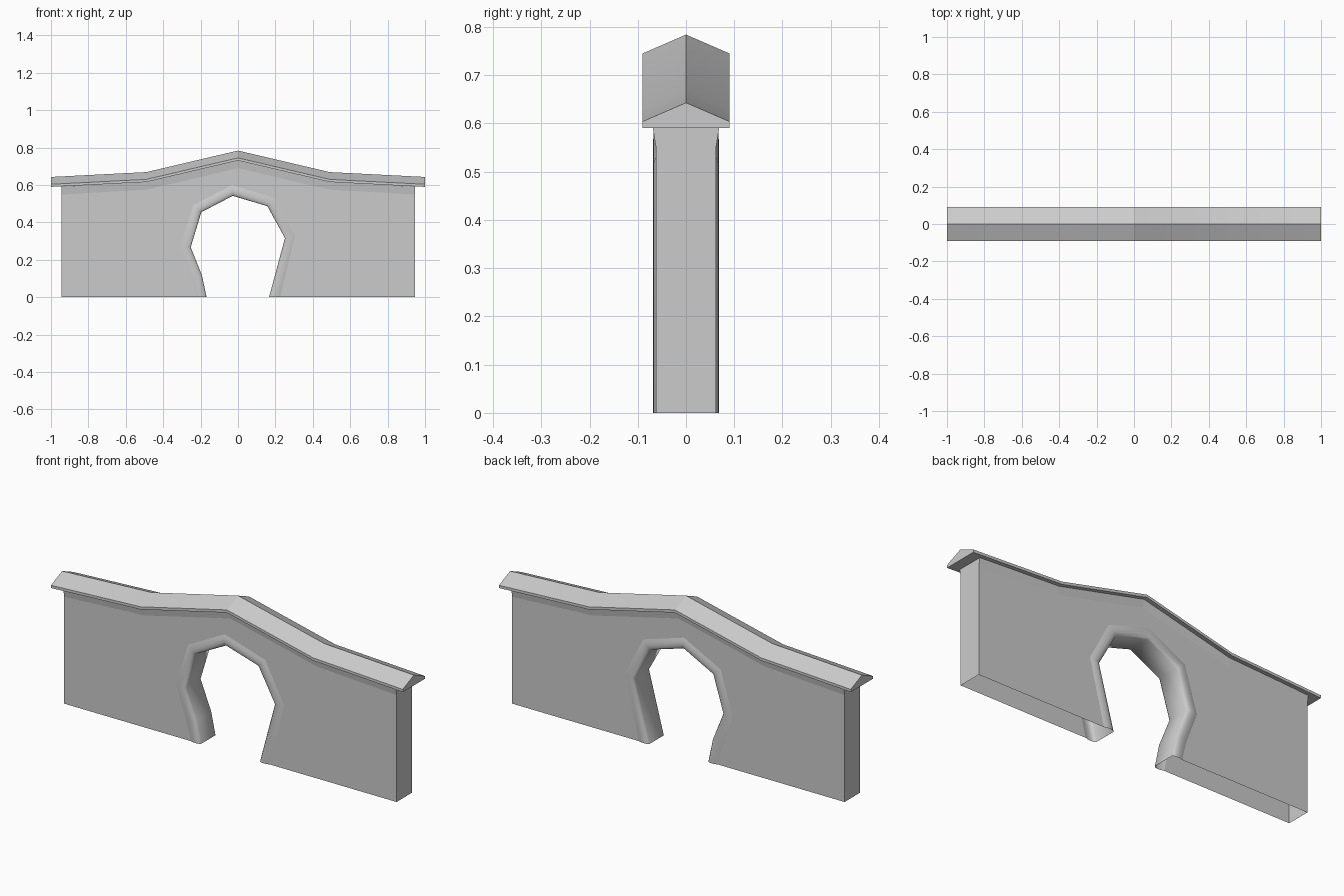
import bpy
import bmesh
import math

cube = bpy.data.objects.get("Cube")
if cube:
    bpy.data.objects.remove(cube, do_unlink=True)

# One plain stone grey for everything
stone = bpy.data.materials.new("stone_grey")
stone.use_nodes = True
stone.diffuse_color = (0.6, 0.6, 0.6, 1)
bsdf = stone.node_tree.nodes["Principled BSDF"]
bsdf.inputs["Base Color"].default_value = stone.diffuse_color
bsdf.inputs["Roughness"].default_value = 0.8


def add_strip(bm, rows):
    """Join successive rows of points with quads."""
    rows = [[bm.verts.new(p) for p in row] for row in rows]
    for a, b in zip(rows, rows[1:]):
        for i in range(len(a) - 1):
            bm.faces.new((a[i], a[i + 1], b[i + 1], b[i]))
    return rows


def finish(bm, name, smooth_angle=None):
    bmesh.ops.remove_doubles(bm, verts=bm.verts, dist=0.0001)
    bmesh.ops.recalc_face_normals(bm, faces=bm.faces)
    mesh = bpy.data.meshes.new(name)
    bm.to_mesh(mesh)
    bm.free()
    mesh.materials.append(stone)
    obj = bpy.data.objects.new(name, mesh)
    bpy.context.collection.objects.link(obj)
    if smooth_angle:
        bpy.ops.object.select_all(action="DESELECT")
        obj.select_set(True)
        bpy.context.view_layer.objects.active = obj
        bpy.ops.object.shade_smooth_by_angle(angle=math.radians(smooth_angle))
    return obj


HALF = 0.062      # half thickness of the wall
FLARE = 0.069     # half thickness under the eaves
END = 0.945       # half length of the wall

# Irregular gateway outline: outer and inner edge of the surround (x, z)
outer = [(-.225, 0), (-.246, .09), (-.31, .262), (-.24, .492),
         (-.032, .6), (.198, .53), (.305, .326), (.225, 0)]
inner = [(-.168, 0), (-.193, .118), (-.253, .267), (-.196, .455),
         (-.028, .542), (.157, .487), (.251, .316), (.166, 0)]

# Line of the roof ridge (x, z); the wall top follows it
ridge = [(-1, .643), (-.49, .669), (0, .784), (.49, .669), (1, .643)]
EAVE_TOP, EAVE_BOTTOM = -.039, -.053
wall_line = [(max(-END, min(END, x)), z) for x, z in ridge]
band_low = [(x, z - .094) for x, z in wall_line]
band_top = [(x, z + EAVE_BOTTOM + .002) for x, z in wall_line]

# Wall: two faces cut round the gateway, flared bands, ends, open base
bm = bmesh.new()
for side in (-1, 1):
    outline = [(-END, 0)] + outer + [(END, 0)] + band_low[::-1]
    bm.faces.new([bm.verts.new((x, side * HALF, z)) for x, z in outline])
    add_strip(bm, [[(x, side * HALF, z) for x, z in band_low],
                   [(x, side * FLARE, z) for x, z in band_top]])
for x, low, top in ((-END, band_low[0][1], band_top[0][1]),
                    (END, band_low[-1][1], band_top[-1][1])):
    add_strip(bm, [[(x, -HALF, z), (x, HALF, z)] for z in (0, low)])
    add_strip(bm, [[(x, -HALF, low), (x, HALF, low)],
                   [(x, -FLARE, top), (x, FLARE, top)]])
finish(bm, "wall")

# Gateway surround: a shallow rounded moulding that wraps through the opening
section = [(0, HALF), (.3, .067), (.6, .068), (.88, .065), (1, .057)]
section += [(t, -y) for t, y in reversed(section)]
bm = bmesh.new()
add_strip(bm, [[(ox + (ix - ox) * t, y, oz + (iz - oz) * t)
                for (ox, oz), (ix, iz) in zip(outer, inner)]
               for t, y in section])
finish(bm, "gateway_surround", 60)

# Roof: gabled coping swept along the ridge line
gable = [(-.09, EAVE_BOTTOM), (-.09, EAVE_TOP), (0, 0),
         (.09, EAVE_TOP), (.09, EAVE_BOTTOM), (-.09, EAVE_BOTTOM)]
bm = bmesh.new()
rows = add_strip(bm, [[(x, y, z + dz) for y, dz in gable] for x, z in ridge])
for row in (rows[0], rows[-1]):
    bm.faces.new(row[:-1])
finish(bm, "roof_coping", 22)
